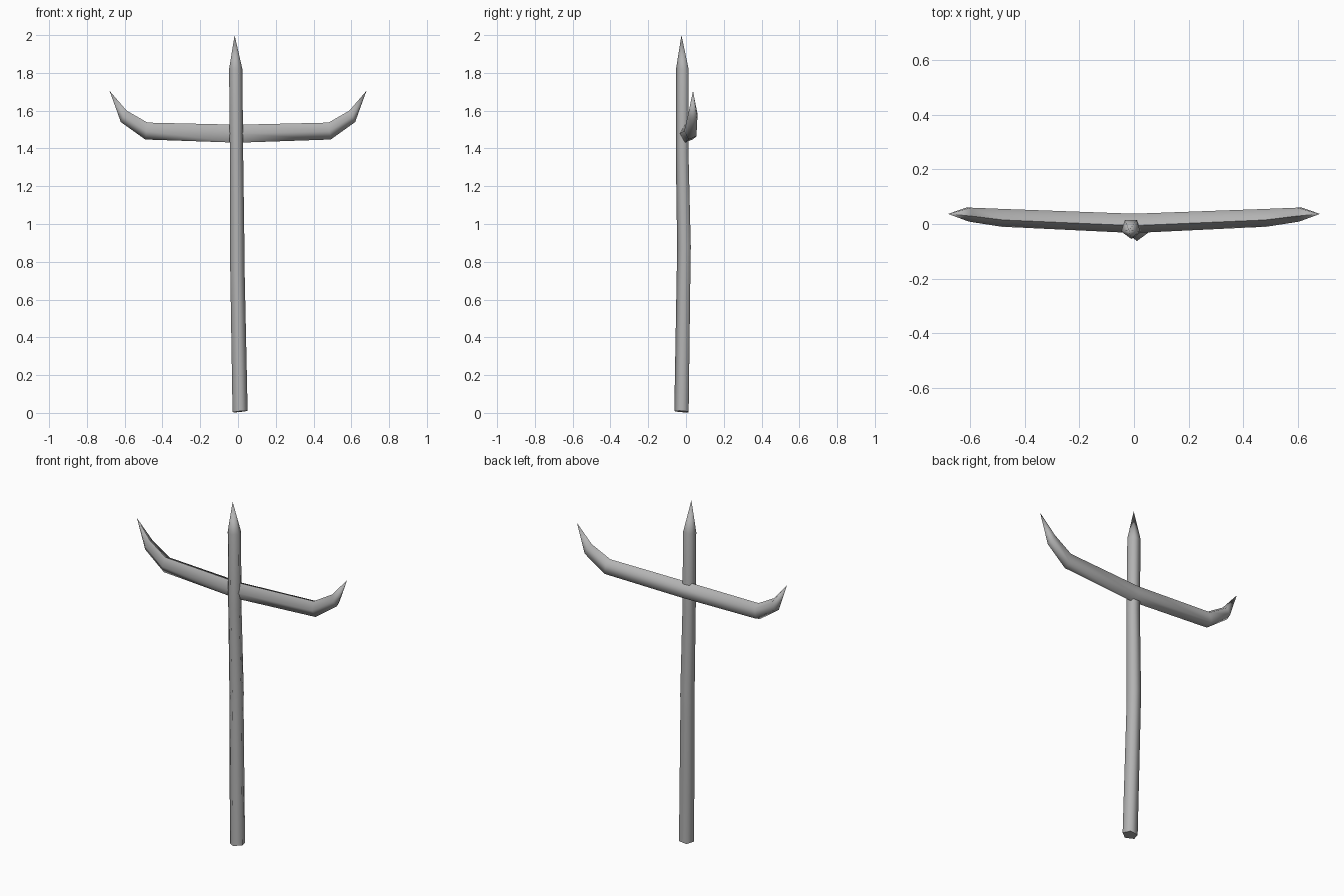
import bpy
import bmesh
from math import cos, sin, pi, radians
from mathutils import Vector

cube = bpy.data.objects.get("Cube")
if cube:
    bpy.data.objects.remove(cube, do_unlink=True)

SIDES = 5

grey = bpy.data.materials.new("plain grey")
grey.use_nodes = True
grey.diffuse_color = (0.45, 0.45, 0.45, 1)
grey.node_tree.nodes["Principled BSDF"].inputs["Base Color"].default_value = grey.diffuse_color


def ring(centre, u, v):
    """Five-sided section, with one corner pointing along -u."""
    c, u, v = Vector(centre), Vector(u), Vector(v)
    angles = [pi + 2 * pi * i / SIDES for i in range(SIDES)]
    return [c + u * cos(a) + v * sin(a) for a in angles]


def loft(name, sections):
    """Skin a list of sections; a section of one point is a spike tip."""
    bm = bmesh.new()
    loops = [[bm.verts.new(p) for p in s] for s in sections]
    for a, b in zip(loops, loops[1:]):
        for i in range(SIDES):
            j = (i + 1) % SIDES
            if len(a) == 1:
                bm.faces.new((a[0], b[j], b[i]))
            elif len(b) == 1:
                bm.faces.new((a[i], a[j], b[0]))
            else:
                bm.faces.new((a[i], a[j], b[j], b[i]))
    for end in (loops[0], loops[-1]):
        if len(end) > 1:
            bm.faces.new(end)
    bmesh.ops.recalc_face_normals(bm, faces=bm.faces)
    mesh = bpy.data.meshes.new(name)
    bm.to_mesh(mesh)
    bm.free()
    mesh.materials.append(grey)
    obj = bpy.data.objects.new(name, mesh)
    bpy.context.collection.objects.link(obj)
    bpy.ops.object.select_all(action="DESELECT")
    obj.select_set(True)
    bpy.context.view_layer.objects.active = obj
    bpy.ops.object.shade_smooth_by_angle(angle=radians(80))
    return obj


# Shaft: slightly crooked pole with a pointed top and a skewed foot
def shaft_ring(x, y, z, r, tilt_x=0.0, tilt_y=0.0):
    return ring((x, y, z), (0, r, tilt_y * r), (r, 0, tilt_x * r))


loft("shaft", [
    shaft_ring(0.011, -0.02, 0.007, 0.042, 0.1, -0.06),
    shaft_ring(-0.003, -0.009, 0.75, 0.04),
    shaft_ring(-0.004, -0.007, 0.88, 0.04),
    shaft_ring(-0.008, -0.017, 1.38, 0.037),
    shaft_ring(-0.012, -0.016, 1.82, 0.037),
    [Vector((-0.018, -0.024, 2.0))],
])


# Crossbar: mirrored arms that sweep back and turn up into spikes
def arm(side):
    return [
        ring((side * 0.485, 0.026, 1.492), (0, 0.036, 0), (-side * 0.006, 0, 0.047)),
        ring((side * 0.605, 0.037, 1.57), (0, 0.028, 0), (-side * 0.016, 0, 0.032)),
        [Vector((side * 0.68, 0.037, 1.705))],
    ]


middle = ring((0, 0.006, 1.478), (0, 0.039, 0), (0, 0, 0.05))
loft("crossbar", arm(-1)[::-1] + [middle] + arm(1))
